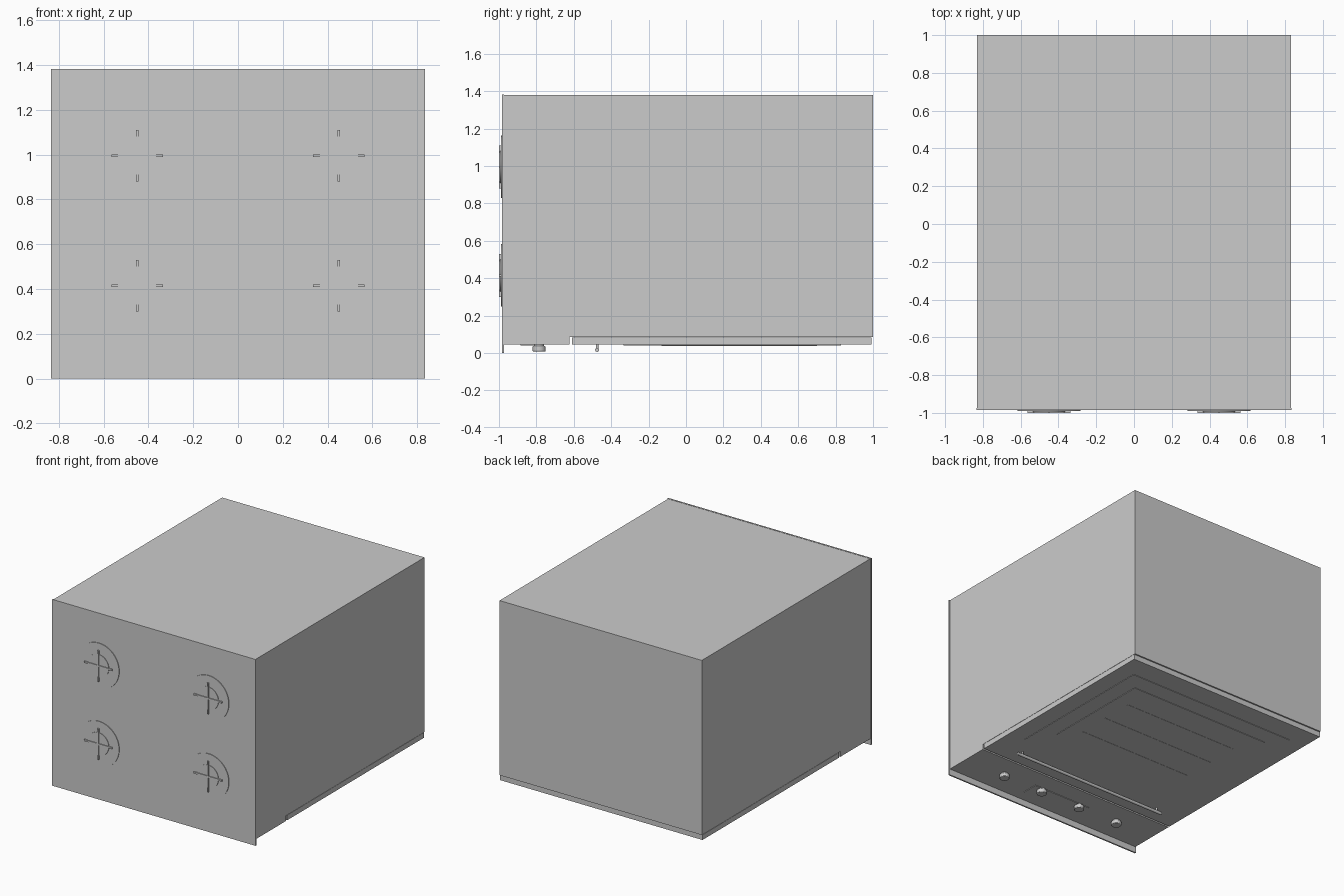
import bpy
from math import radians

if "Cube" in bpy.data.objects:
    bpy.data.objects.remove(bpy.data.objects["Cube"])


def box(name, x, y, z):
    """Box from (min, max) ranges on each axis."""
    bpy.ops.mesh.primitive_cube_add(size=1, location=[sum(r) / 2 for r in (x, y, z)])
    o = bpy.context.object
    o.name = name
    o.scale = [r[1] - r[0] for r in (x, y, z)]
    bpy.ops.object.transform_apply(location=False, rotation=False, scale=True)
    return o


def cyl(name, loc, radius, depth, axis='Z', sides=48):
    rot = {'X': (0, radians(90), 0), 'Y': (radians(90), 0, 0), 'Z': (0, 0, 0)}[axis]
    bpy.ops.mesh.primitive_cylinder_add(vertices=sides, radius=radius, depth=depth,
                                        location=loc, rotation=rot)
    o = bpy.context.object
    o.name = name
    bpy.ops.object.shade_smooth_by_angle(angle=radians(35))
    return o


# Stove lying so that the hob faces -y and the oven door faces down
W = 0.83
box("stove_body", (-W, W), (-0.974, 1.0), (0.085, 1.38))
box("cooktop_plate", (-0.835, 0.835), (-0.985, -0.974), (0.0, 1.382))

# Control panel with display and knobs
box("control_panel", (-W, W), (-0.976, -0.623), (0.045, 0.085))
box("display", (-0.24, 0.24), (-0.885, -0.765), (0.041, 0.046))
for x in (-0.5, -0.167, 0.167, 0.5):
    cyl("knob_base", (x, -0.785, 0.0405), 0.027, 0.011, sides=32)
    knob = cyl("knob", (x, -0.785, 0.023), 0.035, 0.028, sides=32)
    bev = knob.modifiers.new("soft_edge", 'BEVEL')
    bev.width, bev.segments = 0.004, 2

# Oven door with raised frame, window and vent bars
box("oven_door", (-W, W), (-0.61, 0.992), (0.045, 0.083))
box("door_frame", (-0.7, 0.7), (-0.335, 0.83), (0.0415, 0.046))
box("door_window", (-0.58, 0.58), (-0.13, 0.70), (0.038, 0.043))
for y in (0.01, 0.25, 0.49):
    box("window_bar", (-0.47, 0.47), (y - 0.005, y + 0.005), (0.0365, 0.04))

# Door handle on two posts
cyl("handle_bar", (0, -0.475, 0.017), 0.011, 1.28, 'X', 24)
for x in (-0.6, 0.6):
    cyl("handle_post", (x, -0.475, 0.032), 0.007, 0.03, 'Z', 16)

# Four burners with cross-shaped pan supports
for x in (-0.45, 0.45):
    for z in (0.415, 0.995):
        cyl("burner_disc", (x, -0.986, z), 0.167, 0.008, 'Y', 64)
        cyl("burner_cap", (x, -0.990, z), 0.085, 0.008, 'Y', 48)
        box("pan_support_flat", (x - 0.115, x + 0.115), (-1.0, -0.989), (z - 0.006, z + 0.006))
        box("pan_support_upright", (x - 0.006, x + 0.006), (-1.0, -0.989), (z - 0.115, z + 0.115))
